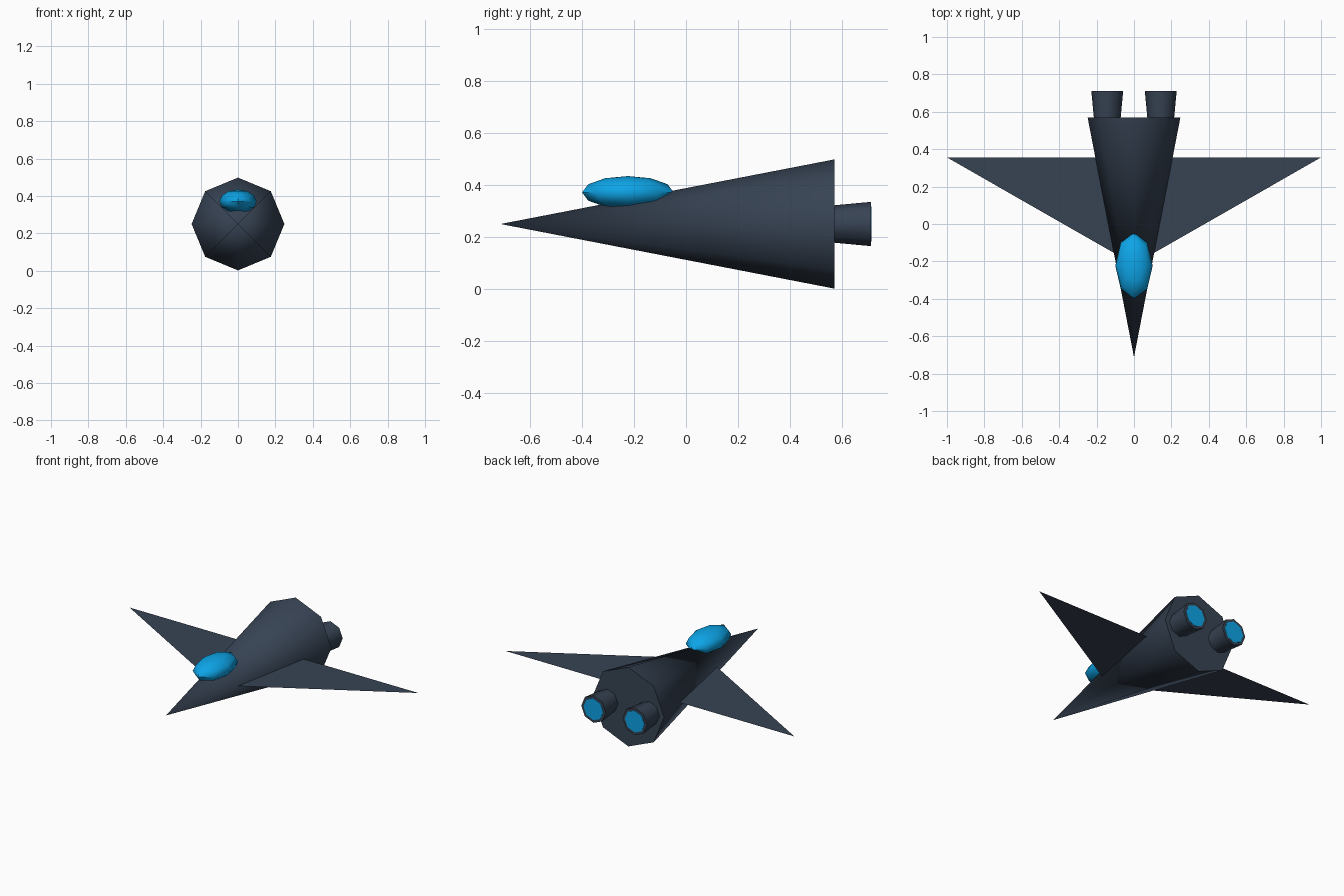
import bpy, bmesh, math
from mathutils import Matrix, Vector

cube = bpy.data.objects.get("Cube")
if cube:
    bpy.data.objects.remove(cube)

AXIS_Z = 0.25


def make_material(name, colour):
    mat = bpy.data.materials.new(name)
    mat.use_nodes = True
    mat.diffuse_color = (*colour, 1)
    bsdf = mat.node_tree.nodes["Principled BSDF"]
    bsdf.inputs["Base Color"].default_value = (*colour, 1)
    bsdf.inputs["Roughness"].default_value = 0.6
    return mat


slate = make_material("dark slate", (0.038, 0.056, 0.088))
blue = make_material("bright blue", (0.004, 0.376, 0.807))


def finish(name, bm, mat, smooth=True):
    bmesh.ops.recalc_face_normals(bm, faces=bm.faces)
    mesh = bpy.data.meshes.new(name)
    bm.to_mesh(mesh)
    bm.free()
    mesh.materials.append(mat)
    obj = bpy.data.objects.new(name, mesh)
    bpy.context.collection.objects.link(obj)
    if smooth:
        bpy.ops.object.select_all(action="DESELECT")
        obj.select_set(True)
        bpy.context.view_layer.objects.active = obj
        bpy.ops.object.shade_smooth_by_angle(angle=math.radians(50))
    return obj


def tapered_tube(name, x, y_front, y_back, r_front, r_back, mat):
    """Eight-sided cone or frustum lying along y."""
    bm = bmesh.new()
    place = (Matrix.Translation((x, (y_front + y_back) / 2, AXIS_Z))
             @ Matrix.Rotation(-math.pi / 2, 4, "X"))
    bmesh.ops.create_cone(bm, cap_ends=True, segments=8, radius1=r_front,
                          radius2=r_back, depth=y_back - y_front, matrix=place)
    bmesh.ops.remove_doubles(bm, verts=bm.verts, dist=0.0001)
    return finish(name, bm, mat)


# Fuselage: one long cone with its point at the nose
tapered_tube("fuselage", 0, -0.712, 0.57, 0, 0.248, slate)

# Canopy: low-poly stretched sphere
bm = bmesh.new()
bmesh.ops.create_uvsphere(
    bm, u_segments=8, v_segments=6, radius=1,
    matrix=Matrix.Translation((0, -0.223, 0.371)) @ Matrix.Diagonal((0.1, 0.176, 0.063, 1)))
finish("canopy", bm, blue)

for side, label in ((1, "left"), (-1, "right")):
    # Wing: thin flat triangle
    bm = bmesh.new()
    corners = [(0, -0.216), (side, 0.356), (0, 0.356)]
    face = bm.faces.new([bm.verts.new((x, y, AXIS_Z)) for x, y in corners])
    face.normal_update()
    if face.normal.z < 0:
        face.normal_flip()
    mesh = bpy.data.meshes.new(label + "_wing")
    bm.to_mesh(mesh)
    bm.free()
    mesh.materials.append(slate)
    wing = bpy.data.objects.new(label + "_wing", mesh)
    bpy.context.collection.objects.link(wing)

    # Engine nozzle flaring to the rear, with a glowing plate in its end
    x = side * 0.143
    tapered_tube(label + "_engine", x, 0.55, 0.71, 0.07, 0.085, slate)
    tapered_tube(label + "_engine_glow", x, 0.706, 0.712, 0.068, 0.068, blue)
